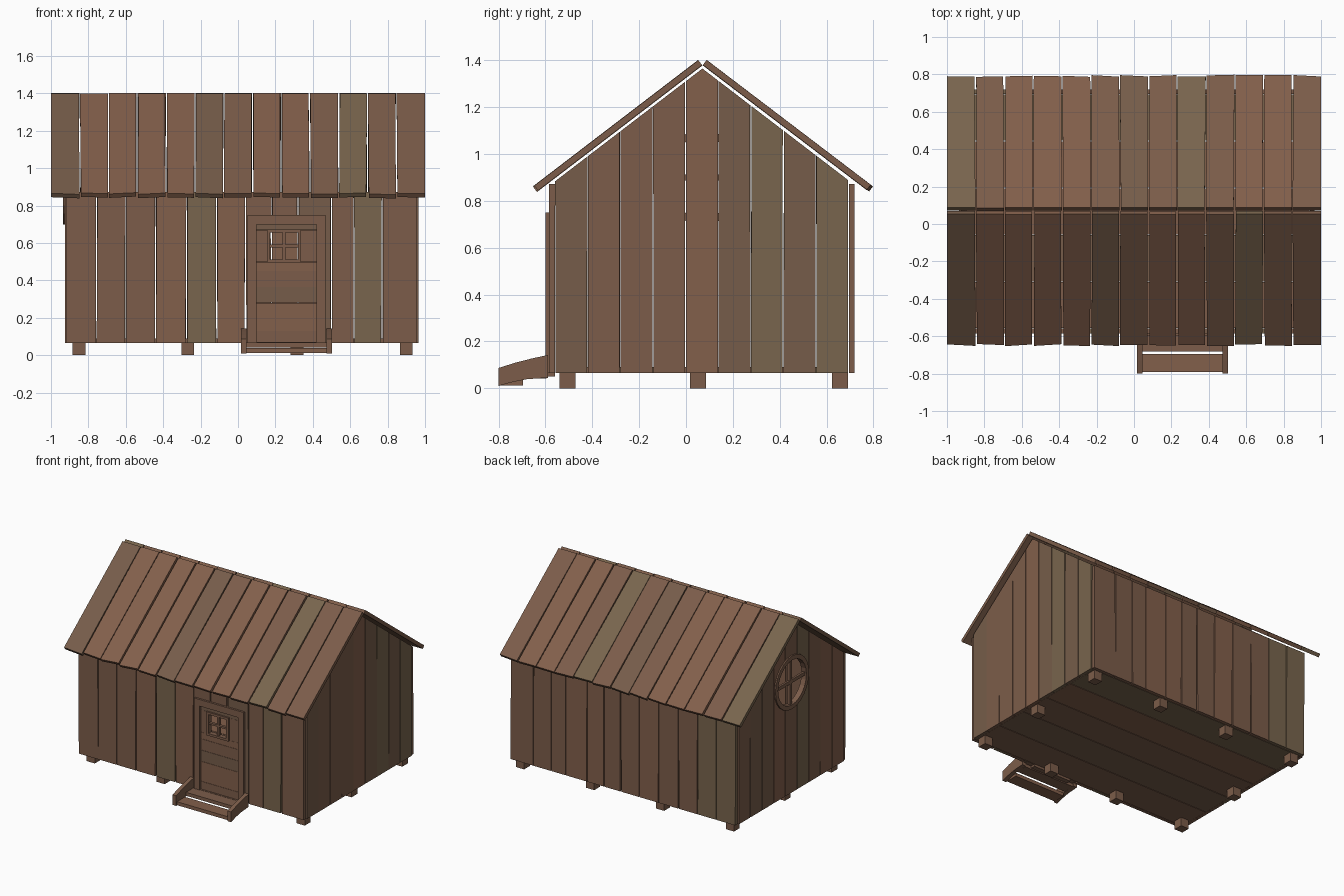
import bpy, bmesh, random
from math import cos, sin, pi
from mathutils import Vector as V

if "Cube" in bpy.data.objects:
    bpy.data.objects.remove(bpy.data.objects["Cube"])

random.seed(4)

# Wood shades shared by every part
WOOD = []
for i, c in enumerate([(0.20, 0.108, 0.068), (0.225, 0.115, 0.07), (0.18, 0.108, 0.068), (0.19, 0.13, 0.075)]):
    m = bpy.data.materials.new(f"wood_{i}")
    m.diffuse_color = (*c, 1)
    m.use_nodes = True
    m.node_tree.nodes["Principled BSDF"].inputs["Base Color"].default_value = m.diffuse_color
    WOOD.append(m)


def rnd(a):
    return random.uniform(0, a)


def shade():
    return random.choice([0, 0, 1, 1, 2, 3])


def prism(bm, pts, vec, mat=0):
    """Extrude a flat outline along vec into a closed solid."""
    vec = V(vec)
    a = [bm.verts.new(V(p)) for p in pts]
    b = [bm.verts.new(V(p) + vec) for p in pts]
    n = len(a)
    fs = [bm.faces.new(a), bm.faces.new(b[::-1])]
    fs += [bm.faces.new((a[i], b[i], b[(i + 1) % n], a[(i + 1) % n])) for i in range(n)]
    for f in fs:
        f.material_index = mat


def box(bm, x, y, z, mat=0):
    prism(bm, [(x[0], y[0], z[0]), (x[1], y[0], z[0]), (x[1], y[0], z[1]), (x[0], y[0], z[1])],
          (0, y[1] - y[0], 0), mat)


def finish(bm, name):
    bmesh.ops.recalc_face_normals(bm, faces=bm.faces)
    me = bpy.data.meshes.new(name)
    bm.to_mesh(me)
    bm.free()
    for m in WOOD:
        me.materials.append(m)
    ob = bpy.data.objects.new(name, me)
    bpy.context.collection.objects.link(ob)
    return ob


def cut(ob, bm):
    """Cut an opening through a plank wall."""
    cutter = finish(bm, "opening_cutter")
    mod = ob.modifiers.new("opening", 'BOOLEAN')
    mod.operation, mod.solver, mod.object = 'DIFFERENCE', 'EXACT', cutter
    bpy.context.view_layer.objects.active = ob
    bpy.ops.object.modifier_apply(modifier=mod.name)
    bpy.data.objects.remove(cutter)


# Long walls of upright, slightly tapered planks
EDGES = [-.92, -.757, -.6, -.44, -.275, -.115, .04, .18, .32, .5, .62, .77, .96]


def long_wall(name, y):
    bm = bmesh.new()
    for a, b in zip(EDGES, EDGES[1:]):
        g = [0.001 + rnd(0.005) for _ in range(4)]
        prism(bm, [(a + g[0], y, .065), (b - g[1], y, .065), (b - g[2], y, .872), (a + g[3], y, .872)],
              (0, .025, 0), shade())
    return finish(bm, name)


front = long_wall("front_wall", -.585)
long_wall("back_wall", .695)
bm = bmesh.new()
box(bm, (.06, .46), (-.7, -.5), (0, .74))
cut(front, bm)


# Gable walls: planks trimmed to the roof line
def roof_z(y):
    return 1.365 - .765 * abs(y - .07)


def gable(name, x):
    bm = bmesh.new()
    n, y0, y1 = 9, -.559, .694
    for i in range(n):
        a, b = y0 + (y1 - y0) * i / n, y0 + (y1 - y0) * (i + 1) / n
        g = [0.0005 + rnd(0.003) for _ in range(4)]
        ta, tb = a + g[3], b - g[2]
        pts = [(x, a + g[0], .065), (x, b - g[1], .065), (x, tb, roof_z(tb))]
        if ta < .07 < tb:
            pts.append((x, .07, roof_z(.07)))
        pts.append((x, ta, roof_z(ta)))
        prism(bm, pts, (.025, 0, 0), shade())
    return finish(bm, name)


gable("right_gable_wall", .94)
left = gable("left_gable_wall", -.925)


def circle(r, x, n=24):
    return [(x, .07 + r * cos(2 * pi * i / n), .9 + r * sin(2 * pi * i / n)) for i in range(n)]


bm = bmesh.new()
prism(bm, circle(.185, -1), (.2, 0, 0))
cut(left, bm)

# Round window: ring with crossed bars
bm = bmesh.new()
loops = [[bm.verts.new(p) for p in circle(r, x)]
         for r, x in ((.2, -.935), (.2, -.895), (.168, -.895), (.168, -.935))]
for k in range(4):
    A, B = loops[k], loops[(k + 1) % 4]
    for i in range(24):
        j = (i + 1) % 24
        bm.faces.new((A[i], A[j], B[j], B[i]))
box(bm, (-.925, -.905), (.057, .083), (.725, 1.075))
box(bm, (-.923, -.907), (-.105, .245), (.887, .913))
finish(bm, "round_window")


# Roof slopes: 13 planks each with uneven eaves
def roof(name, eave, ridge, lift):
    bm = bmesh.new()
    eave, ridge, lift = V(eave), V(ridge), V(lift)
    d = (ridge - eave).normalized()
    w = 2 / 13
    for i in range(13):
        a, b = -1 + w * i, -1 + w * (i + 1)
        g = [0.0005 + rnd(0.007) for _ in range(4)]
        if i == 0:
            g[0] = g[3] = 0
        if i == 12:
            g[1] = g[2] = 0
        e0, e1 = eave + d * rnd(.014), eave + d * rnd(.014)
        up = lift.normalized() * rnd(.004)
        pts = [e0 + V((a + g[0], 0, 0)), e1 + V((b - g[1], 0, 0)),
               ridge + V((b - g[2], 0, 0)), ridge + V((a + g[3], 0, 0))]
        prism(bm, [p + up for p in pts], lift, shade())
    finish(bm, name)


roof("front_roof", (0, -.636, .838), (0, .07, 1.378), (0, -.016, .021))
roof("back_roof", (0, .78, .838), (0, .07, 1.378), (0, .016, .021))

# Floor boards
bm = bmesh.new()
for i in range(5):
    a = -.559 + .2506 * i
    box(bm, (-.899, .939), (a + .002, a + .2486), (.065, .09), shade())
finish(bm, "floor")

# Foundation blocks around the edge
bm = bmesh.new()
for x in (-.85, -.268, .315, .9):
    for y in (-.505, .052, .657):
        if y != .052 or abs(x) > .5:
            box(bm, (x - .034, x + .034), (y - .034, y + .034), (0, .065))
finish(bm, "foundation_blocks")

# Door: horizontal boards around the window opening
bm = bmesh.new()
for k, (a, b) in enumerate(((.07, .13), (.13, .28), (.28, .365), (.365, .45), (.45, .5), (.668, .7))):
    box(bm, (.1, .42), (-.585, -.565), (a + .0007, b - .0007), k % 3)
for x in ((.1, .16), (.33, .42)):
    box(bm, x, (-.585, -.565), (.5, .668), 0)
finish(bm, "door")

# Door frame
bm = bmesh.new()
for x in ((.052, .1), (.42, .468)):
    box(bm, x, (-.6, -.56), (.065, .7))
box(bm, (.052, .468), (-.6, -.56), (.7, .75))
box(bm, (.1, .42), (-.595, -.56), (.05, .07))
finish(bm, "door_frame")

# Door window with four panes
bm = bmesh.new()
for x in ((.155, .172), (.32, .337)):
    box(bm, x, (-.597, -.56), (.495, .672))
for z in ((.495, .512), (.655, .672)):
    box(bm, (.172, .32), (-.597, -.56), z)
box(bm, (.239, .253), (-.59, -.565), (.512, .655))
box(bm, (.172, .32), (-.588, -.567), (.577, .591))
finish(bm, "door_window")

# Steps: curved side boards and two treads
bm = bmesh.new()
side = [(-.8, .01), (-.74, .027), (-.68, .039), (-.59, .045),
        (-.59, .142), (-.66, .127), (-.73, .109), (-.8, .087)]
for x in (.015, .472):
    prism(bm, [(x, y, z) for y, z in side], (.03, 0, 0))
finish(bm, "step_sides")
bm = bmesh.new()
box(bm, (.045, .472), (-.79, -.695), (.012, .038), 1)
box(bm, (.045, .472), (-.683, -.595), (.042, .068), 0)
finish(bm, "step_treads")
